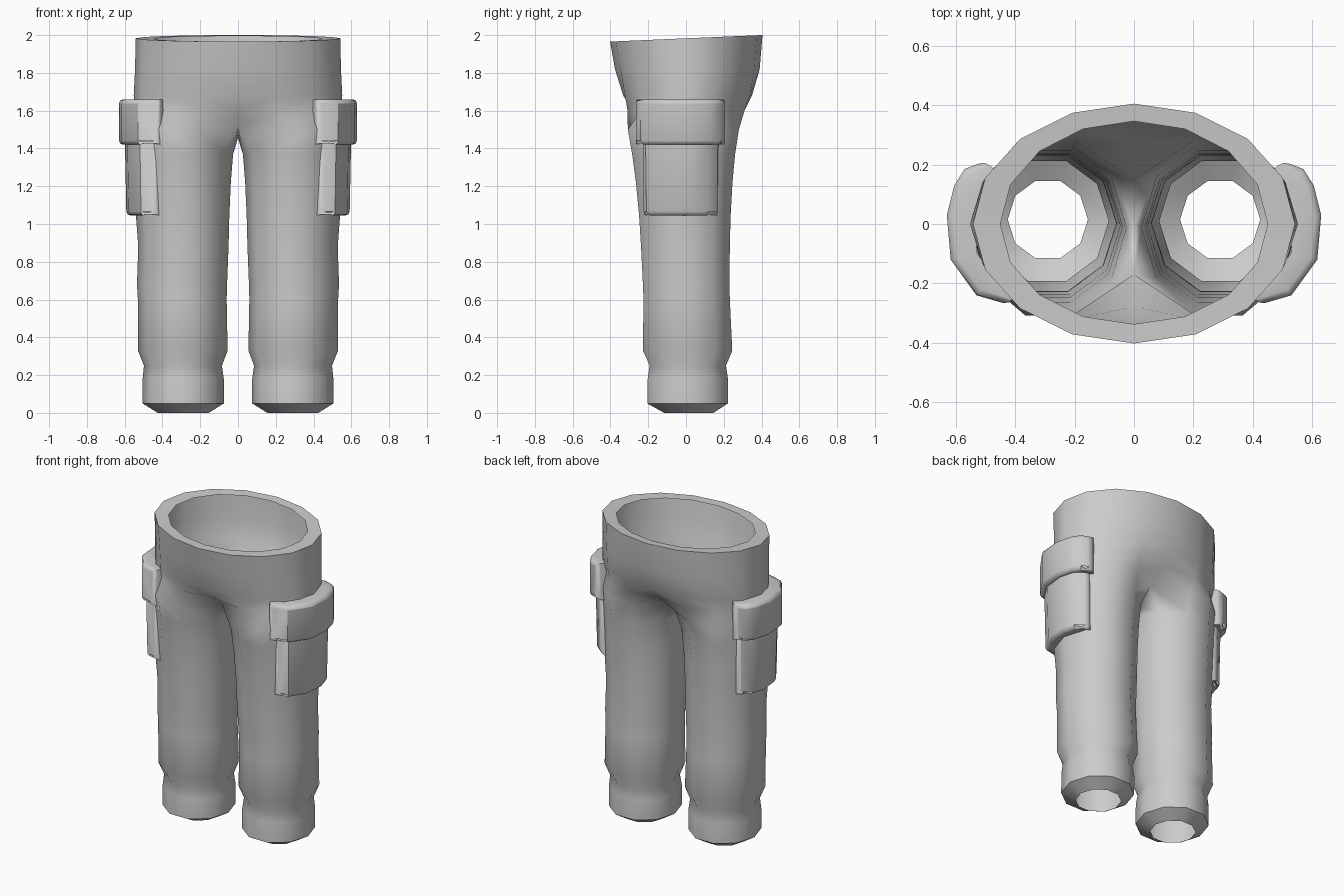
import bpy, bmesh
from math import pi, sin, cos

if "Cube" in bpy.data.objects:
    bpy.data.objects.remove(bpy.data.objects["Cube"])

N = 10  # sides of each leg


def finish(bm, name, angle=45):
    bmesh.ops.recalc_face_normals(bm, faces=bm.faces)
    me = bpy.data.meshes.new(name)
    bm.to_mesh(me)
    bm.free()
    ob = bpy.data.objects.new(name, me)
    bpy.context.collection.objects.link(ob)
    bpy.ops.object.select_all(action='DESELECT')
    ob.select_set(True)
    bpy.context.view_layer.objects.active = ob
    bpy.ops.object.shade_smooth_by_angle(angle=angle * pi / 180)
    m = ob.modifiers.new("Mirror", 'MIRROR')
    m.merge_threshold = 0.0005
    return ob


def leg_points(z, x0, x1, y0, y1):
    """Leg ring from its extents; point 0 is innermost, then round the front."""
    cx, rx = (x0 + x1) / 2, (x1 - x0) / 2
    cy, ry = (y0 + y1) / 2, (y1 - y0) / 2 / 0.951
    return [(cx + rx * cos(pi + k * 2 * pi / N),
             cy + ry * sin(pi + k * 2 * pi / N), z) for k in range(N)]


def hip_points(z, rx, front, back, tilt=0.0, dent=0.0):
    """Half ring from front centre round the side to back centre."""
    pts = []
    for k in range(N - 1):
        a = -pi / 2 + k * pi / (N - 2)
        y = sin(a) * (front if a < 0 else back)
        if k in (0, N - 2):
            y *= 1 - dent
        pts.append((rx * cos(a) if 0 < k < N - 2 else 0.0, y, z + tilt * y))
    return pts


def bridge(bm, a, b, closed):
    n = len(a)
    for i in range(n if closed else n - 1):
        j = (i + 1) % n
        bm.faces.new((a[i], a[j], b[j], b[i]))


# Trousers: one leg tube that opens into half of the hips, mirrored
LEG = [  # z, inner x, outer x, front y, back y
    (0.00, .155, .425, -.115, .145),
    (0.05, .075, .505, -.205, .222),
    (0.18, .075, .505, -.203, .222),
    (0.25, .085, .498, -.192, .212),
    (0.33, .055, .530, -.228, .245),
    (0.60, .060, .530, -.225, .232),
    (0.68, .058, .535, -.228, .230),
    (0.88, .050, .528, -.238, .232),
    (1.04, .046, .540, -.248, .236),
    (1.22, .038, .545, -.265, .246),
    (1.37, .026, .545, -.285, .260),
]
HIPS = [  # z, half width, front, back, tilt, dent at centre
    (1.60, .550, .335, .335, 0, .17),
    (1.68, .552, .350, .368, 0, .05),
    (1.82, .545, .376, .390, 0, 0),
    (1.983, .542, .402, .405, .043, 0),
    (1.980, .450, .337, .346, .043, 0),
]
bm = bmesh.new()
rings = [[bm.verts.new(p) for p in leg_points(*r)] for r in LEG]
crotch = leg_points(1.50, .02, .548, -.308, .280)
crotch[0] = (0, 0, 1.455)
crotch[1] = (0, -.17, 1.52)
crotch[-1] = (0, .15, 1.52)
rings.append([bm.verts.new(p) for p in crotch])
for a, b in zip(rings, rings[1:]):
    bridge(bm, a, b, True)
previous = rings[-1][1:]
for h in HIPS:
    current = [bm.verts.new(p) for p in hip_points(*h)]
    bridge(bm, previous, current, False)
    previous = current
finish(bm, "trousers")


# Cargo pockets: a plan profile wrapped round the thigh, with soft edges
def pocket(name, plan, z0, z1, bottom_scale):
    bm = bmesh.new()
    cx, cy = .30, -.02
    layers = []
    for z, s in ((z0, bottom_scale), (z1, 1.0)):
        outer = [(cx + (x - cx) * s, cy + (y - cy) * s, z) for x, y in plan]
        inner = [(cx + (x - cx) * .72, cy + (y - cy) * .78, z) for x, y in plan]
        layers.append([bm.verts.new(p) for p in outer + inner[::-1]])
    bridge(bm, layers[0], layers[1], True)
    n = len(plan)
    for ring in layers:
        for i in range(n - 1):
            bm.faces.new((ring[i], ring[i + 1], ring[2 * n - 2 - i], ring[2 * n - 1 - i]))
    # round the outer rim and both end edges
    rim = set()
    for ring in layers:
        rim |= {bm.edges.get((ring[i], ring[i + 1])) for i in range(n - 1)}
    rim |= {bm.edges.get((layers[0][i], layers[1][i])) for i in (0, n - 1)}
    bmesh.ops.bevel(bm, geom=list(rim), offset=.022, segments=2, profile=.5,
                    affect='EDGES', clamp_overlap=True)
    return finish(bm, name, 60)


pocket("pocket_body", [(.435, -.235), (.52, -.215), (.587, -.11), (.600, .03),
                       (.575, .12), (.50, .18)], 1.045, 1.50, .97)
pocket("pocket_flap", [(.42, -.272), (.53, -.24), (.617, -.12), (.630, .03),
                       (.605, .13), (.57, .185), (.50, .212)], 1.42, 1.66, 1.0)
